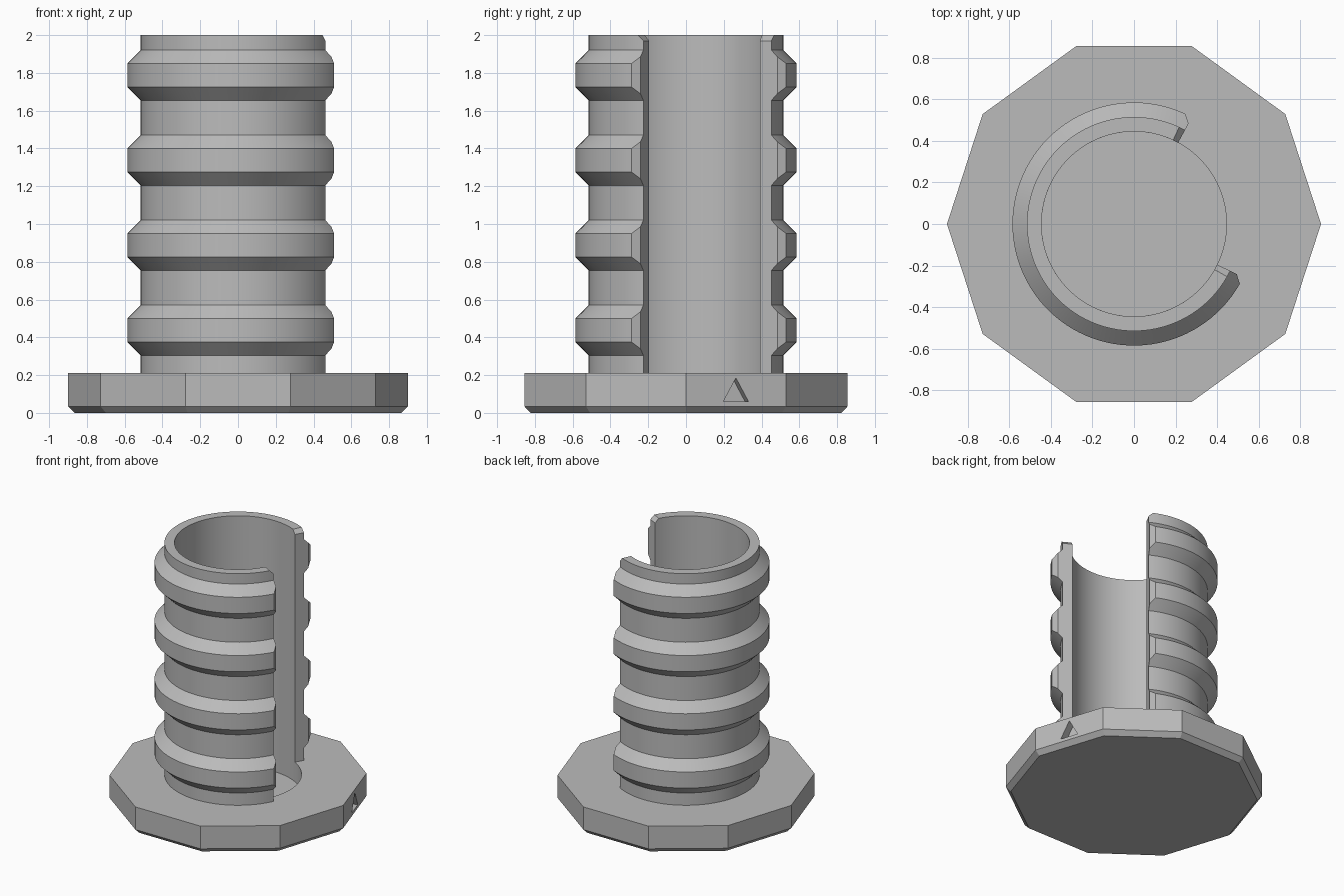
import bpy, bmesh
from math import cos, sin, radians, pi, tau

default = bpy.data.objects.get("Cube")
if default:
    bpy.data.objects.remove(default, do_unlink=True)

GREY = (0.5, 0.5, 0.5, 1)
material = bpy.data.materials.new("plain grey")
material.use_nodes = True
material.diffuse_color = GREY
material.node_tree.nodes["Principled BSDF"].inputs["Base Color"].default_value = GREY


def loft(name, loops, caps=True):
    """Skin a series of closed loops with equal point counts and cap both ends."""
    bm = bmesh.new()
    rows = [[bm.verts.new(p) for p in loop] for loop in loops]
    n = len(rows[0])
    for a, b in zip(rows, rows[1:]):
        for i in range(n):
            j = (i + 1) % n
            bm.faces.new((a[i], a[j], b[j], b[i]))
    bm.faces.new(rows[0])
    bm.faces.new(rows[-1])
    bmesh.ops.recalc_face_normals(bm, faces=bm.faces)
    mesh = bpy.data.meshes.new(name)
    bm.to_mesh(mesh)
    bm.free()
    mesh.materials.append(material)
    obj = bpy.data.objects.new(name, mesh)
    bpy.context.collection.objects.link(obj)
    return obj


def circle(radius, z, sides):
    return [(radius * cos(tau * i / sides), radius * sin(tau * i / sides), z)
            for i in range(sides)]


def activate(obj):
    bpy.ops.object.select_all(action='DESELECT')
    obj.select_set(True)
    bpy.context.view_layer.objects.active = obj


def cut(obj, cutter):
    cutter.hide_render = True
    mod = obj.modifiers.new("cut", 'BOOLEAN')
    mod.operation = 'DIFFERENCE'
    mod.solver = 'EXACT'
    mod.object = cutter
    activate(obj)
    bpy.ops.object.modifier_apply(modifier=mod.name)
    bpy.data.objects.remove(cutter, do_unlink=True)


INNER, OUTER, RIDGE = 0.445, 0.515, 0.585
BASE_TOP, TOP, FLOOR = 0.21, 2.0, 0.06

# Ten-sided base with a chamfered underside
base = loft("base", [circle(0.865, 0, 10), circle(0.9, 0.035, 10),
                     circle(0.9, BASE_TOP, 10)])

# Bore that continues down into the base
cut(base, loft("bore_cutter", [circle(INNER, FLOOR, 96), circle(INNER, 0.5, 96)]))

# Triangular pointer mark sunk into one side face
facing = pi / 10
apothem = 0.9 * cos(facing)


def mark_loop(distance):
    return [(distance * cos(facing) - t * sin(facing),
             distance * sin(facing) + t * cos(facing), z)
            for t, z in ((-0.07, 0.06), (0.07, 0.06), (0, 0.185))]


cut(base, loft("mark_cutter", [mark_loop(apothem - 0.06), mark_loop(apothem + 0.1)]))


# Slotted tube with four ridges; the slot edges are bevelled
def section(ridge, top):
    points = [(INNER, BASE_TOP), (OUTER, BASE_TOP)]
    rise = ridge - OUTER
    for k in range(4):
        low = 0.305 + 0.45 * k
        high = low + 0.265
        points += [(OUTER, low), (ridge, low + rise),
                   (ridge, high - rise), (OUTER, high)]
    return points + [(OUTER, top), (INNER, top)]


def place(profile, angle):
    return [(r * cos(angle), r * sin(angle), z) for r, z in profile]


start, end, bevel = radians(61.5), radians(360 - 26), radians(3.5)
steps = 76
first, last = start + bevel, end - bevel
full = section(RIDGE, TOP)
slot_edge = section(0.55, TOP - 0.03)
loops = [place(slot_edge, start)]
loops += [place(full, first + (last - first) * i / steps) for i in range(steps + 1)]
loops += [place(slot_edge, end)]
tube = loft("ridged_tube", loops)

for obj in (base, tube):
    activate(obj)
    bpy.ops.object.shade_smooth_by_angle(angle=radians(25))
